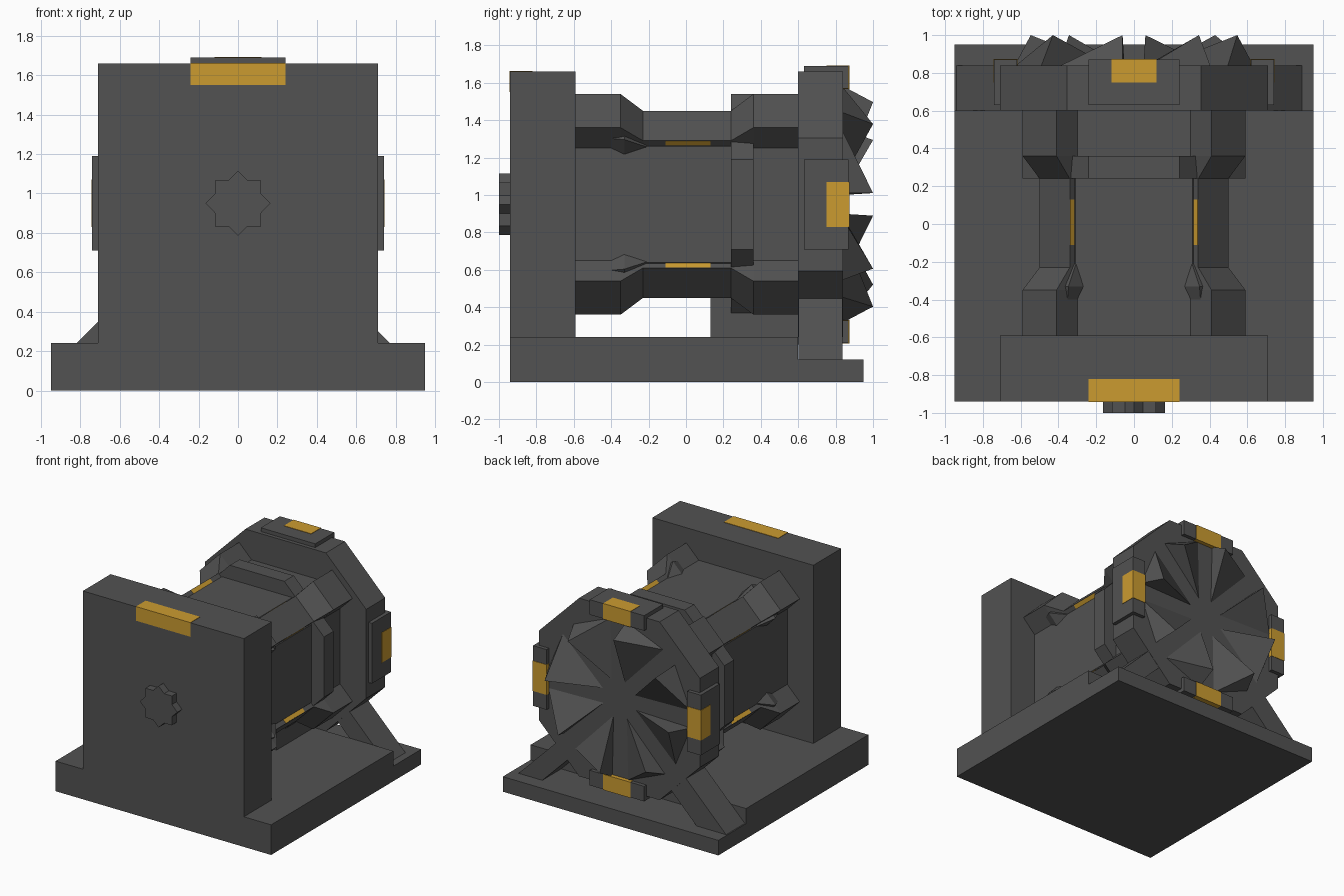
import bpy, bmesh, math
from mathutils import Vector

cube = bpy.data.objects.get("Cube")
if cube:
    bpy.data.objects.remove(cube, do_unlink=True)

AXIS_Z = 0.95


def material(name, rgb):
    m = bpy.data.materials.new(name)
    m.use_nodes = True
    m.diffuse_color = (*rgb, 1)
    m.node_tree.nodes["Principled BSDF"].inputs["Base Color"].default_value = (*rgb, 1)
    return m


GREY = material("dark_grey", (0.085, 0.085, 0.085))
GOLD = material("gold", (0.60, 0.33, 0.03))


def finish(name, bm, mat):
    bmesh.ops.recalc_face_normals(bm, faces=bm.faces)
    mesh = bpy.data.meshes.new(name)
    bm.to_mesh(mesh)
    bm.free()
    mesh.materials.append(mat)
    ob = bpy.data.objects.new(name, mesh)
    bpy.context.collection.objects.link(ob)
    return ob


def loft(name, sections, mat=GREY):
    """Skin matching closed loops of points and cap both ends."""
    bm = bmesh.new()
    loops = [[bm.verts.new(p) for p in s] for s in sections]
    n = len(loops[0])
    for a, b in zip(loops, loops[1:]):
        for i in range(n):
            j = (i + 1) % n
            bm.faces.new((a[i], a[j], b[j], b[i]))
    bm.faces.new(loops[0])
    bm.faces.new(loops[-1])
    return finish(name, bm, mat)


def prism(name, profile, y0, y1, mat=GREY, z=0):
    """Extrude an x-z profile along y."""
    return loft(name, [[(px, y, pz + z) for px, pz in profile] for y in (y0, y1)], mat)


def box(name, x, y, z, mat=GREY):
    return prism(name, [(x[0], z[0]), (x[1], z[0]), (x[1], z[1]), (x[0], z[1])], *y, mat)


def octagon(flat, half):
    """Square with cut corners, centred on the axis."""
    return [(flat, -half), (flat, half), (half, flat), (-half, flat),
            (-flat, half), (-flat, -half), (-half, -flat), (half, -flat)]


def turn(ob, quarter):
    """Rotate an object built around the origin to its place on the axis."""
    ob.rotation_euler.y = quarter * math.pi / 2
    ob.location.z = AXIS_Z


# Base and front plate
box("base_front", (-0.95, 0.95), (-0.94, 0.60), (0, 0.24))
box("base_back", (-0.95, 0.95), (0.60, 0.95), (0, 0.12))
box("front_plate", (-0.71, 0.71), (-0.94, -0.59), (0.2, 1.66))
box("plate_gold_mark", (-0.24, 0.24), (-0.943, -0.82), (1.55, 1.663), GOLD)
star = []
for i in range(16):
    r = 0.127 if i % 2 else 0.165
    a = i * math.pi / 8
    star.append((r * math.cos(a), r * math.sin(a)))
prism("front_star", star, -1.0, -0.93, z=AXIS_Z)

# Barrel, collar, head and support
prism("barrel", octagon(0.48, 0.31), -0.60, 0.62, z=AXIS_Z)
prism("collar", octagon(0.59, 0.24), 0.24, 0.36, z=AXIS_Z)
prism("head", octagon(0.71, 0.355), 0.60, 0.84, z=AXIS_Z)
box("barrel_support", (-0.25, 0.25), (0.13, 0.62), (0.2, 0.5))

# Diagonal legs under the head
for name, s, reach in (("right_leg", -1, 1.06), ("left_leg", 1, 1.01)):
    prism(name, [(s * (reach - 0.11), 0.11), (s * (reach - 0.62), 0.62),
                 (s * 0.22, 0.58), (s * 0.69, 0.11)], 0.602, 0.838)

# Corner bars with a thin waist
bar_steps = [(-0.60, 0.707, 0.127), (-0.35, 0.707, 0.127), (-0.23, 0.594, 0.113),
             (0.24, 0.594, 0.113), (0.36, 0.707, 0.127), (0.62, 0.707, 0.127)]
D = math.sqrt(0.5)


def bar_section(y, outer, half, inner=0.40):
    pts = ((inner, -half), (outer, -half), (outer, half), (inner, half))
    return [((r - t) * D, y, (r + t) * D) for r, t in pts]


for q in range(4):
    turn(loft(f"corner_bar_{q + 1}", [bar_section(*s) for s in bar_steps]), q)
    mark = [bar_section(y, 0.591, 0.115, 0.53) for y in (-0.11, 0.13)]
    turn(loft(f"bar_gold_mark_{q + 1}", mark, GOLD), q)
    # Flared cheeks where the bar widens at the front
    cheek = [bar_section(-0.42, 0.62, 0.12), bar_section(-0.33, 0.64, 0.15),
             bar_section(-0.20, 0.55, 0.12)]
    turn(loft(f"bar_cheek_{q + 1}", cheek), q)

# Pads around the head
for q in range(4):
    turn(box(f"head_pad_{q + 1}", (-0.24, 0.24), (0.63, 0.87), (0.62, 0.74)), q)
    turn(box(f"pad_gold_mark_{q + 1}", (-0.12, 0.12), (0.75, 0.873), (0.618, 0.743), GOLD), q)


# Crushing teeth on the back face
def on_face(r, degrees, y):
    a = math.radians(degrees)
    return Vector((r * math.cos(a), y, r * math.sin(a) + AXIS_Z))


for i in range(8):
    c = 22.5 + 45 * i
    bm = bmesh.new()
    pts = [on_face(0.13, c, 0.83), on_face(0.64, c - 17, 0.83),
           on_face(0.64, c + 17, 0.83), on_face(0.55, c - 16.2, 1.0)]
    v = [bm.verts.new(p) for p in pts]
    for f in ((0, 1, 2), (0, 1, 3), (1, 2, 3), (2, 0, 3)):
        bm.faces.new([v[k] for k in f])
    finish(f"tooth_{i + 1}", bm, GREY)
